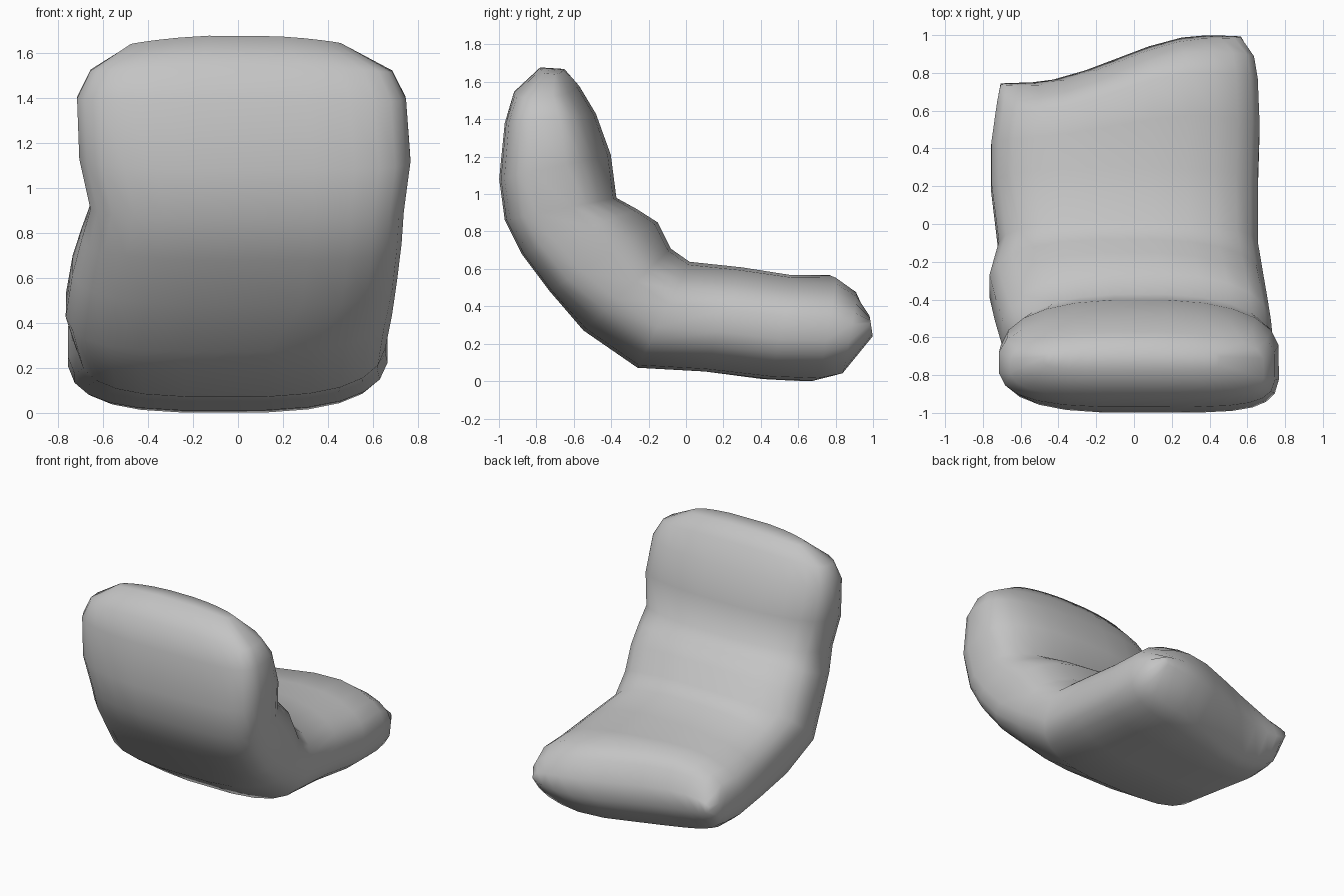
import bpy, bmesh, math
from mathutils import Vector

cube = bpy.data.objects.get("Cube")
if cube:
    bpy.data.objects.remove(cube)

# Upholstery material
fabric = bpy.data.materials.new("grey_upholstery")
fabric.use_nodes = True
grey = (0.55, 0.55, 0.55, 1)
fabric.diffuse_color = grey
fabric.node_tree.nodes["Principled BSDF"].inputs["Base Color"].default_value = grey

# Cross-sections from backrest top to seat edge:
# sitting side (y, z), underside (y, z), x range
SECTIONS = [
    ((-.65, 1.67), (-.78, 1.68), -.48, .46),
    ((-.57, 1.58), (-.92, 1.55), -.66, .69),
    ((-.48, 1.43), (-.97, 1.38), -.72, .75),
    ((-.40, 1.21), (-1.0, 1.08), -.71, .77),
    ((-.37, 0.98), (-.97, 0.86), -.66, .74),
    ((-.26, 0.92), (-.88, 0.68), -.70, .73),
    ((-.15, 0.85), (-.73, 0.48), -.74, .71),
    ((-.08, 0.71), (-.55, 0.27), -.77, .69),
    ((0.02, 0.64), (-.26, 0.07), -.72, .66),
    ((0.30, 0.61), (0.10, 0.05), -.76, .66),
    ((0.58, 0.57), (0.45, 0.01), -.76, .67),
    ((0.81, 0.57), (0.71, 0.00), -.74, .66),
    ((0.92, 0.49), (0.84, 0.03), -.73, .64),
    ((0.98, 0.36), (1.00, 0.23), -.71, .57),
]
SIDES = 24


def power(v, n):
    return math.copysign(abs(v) ** (2 / n), v)


def smooth_step(v):
    v = min(1, max(0, v))
    return v * v * (3 - 2 * v)


def ring(section):
    """Rounded-box loop; the sitting side is softer than the underside."""
    inner, outer, x0, x1 = section
    # Roundness of the left and right lower edges, for the backrest or the seat
    left_n, right_n = (4.6, 3) if outer[0] < -0.6 else (2.8, 3.3)
    points = []
    for i in range(SIDES):
        a = 2 * math.pi * (i + 0.5) / SIDES
        s, c = math.sin(a), math.cos(a)
        n = 2.5 if s > 0 else left_n if c > 0 else right_n
        x = (x0 + x1) / 2 + (x1 - x0) / 2 * power(c, n)
        t = 0.5 + 0.5 * power(s, n)
        y = outer[0] + (inner[0] - outer[0]) * t
        z = outer[1] + (inner[1] - outer[1]) * t
        # The seat edge is slanted, and the backrest top droops at its corners
        y -= 0.25 * smooth_step((0.38 - x) / 0.95) * min(1, max(0, (y - 0.3) / 0.6))
        z -= 0.16 * x ** 2 * max(0, z - 1.4) / 0.28
        points.append(Vector((x, y, z)))
    return points


# Loft the padded seat and backrest as one skin
bm = bmesh.new()
loops = [[bm.verts.new(p) for p in ring(s)] for s in SECTIONS]
for a, b in zip(loops, loops[1:]):
    for i in range(SIDES):
        j = (i + 1) % SIDES
        bm.faces.new((a[i], a[j], b[j], b[i]))

# Close both ends with strips running from the sitting side to the underside
for loop in (loops[0], loops[-1]):
    for i in range(SIDES // 2 - 1):
        bm.faces.new((loop[i], loop[i + 1], loop[-2 - i], loop[-1 - i]))
bmesh.ops.recalc_face_normals(bm, faces=bm.faces)
for face in bm.faces:
    face.smooth = True

mesh = bpy.data.meshes.new("padded_seat")
bm.to_mesh(mesh)
bm.free()
mesh.materials.append(fabric)
seat = bpy.data.objects.new("padded_seat", mesh)
bpy.context.collection.objects.link(seat)
